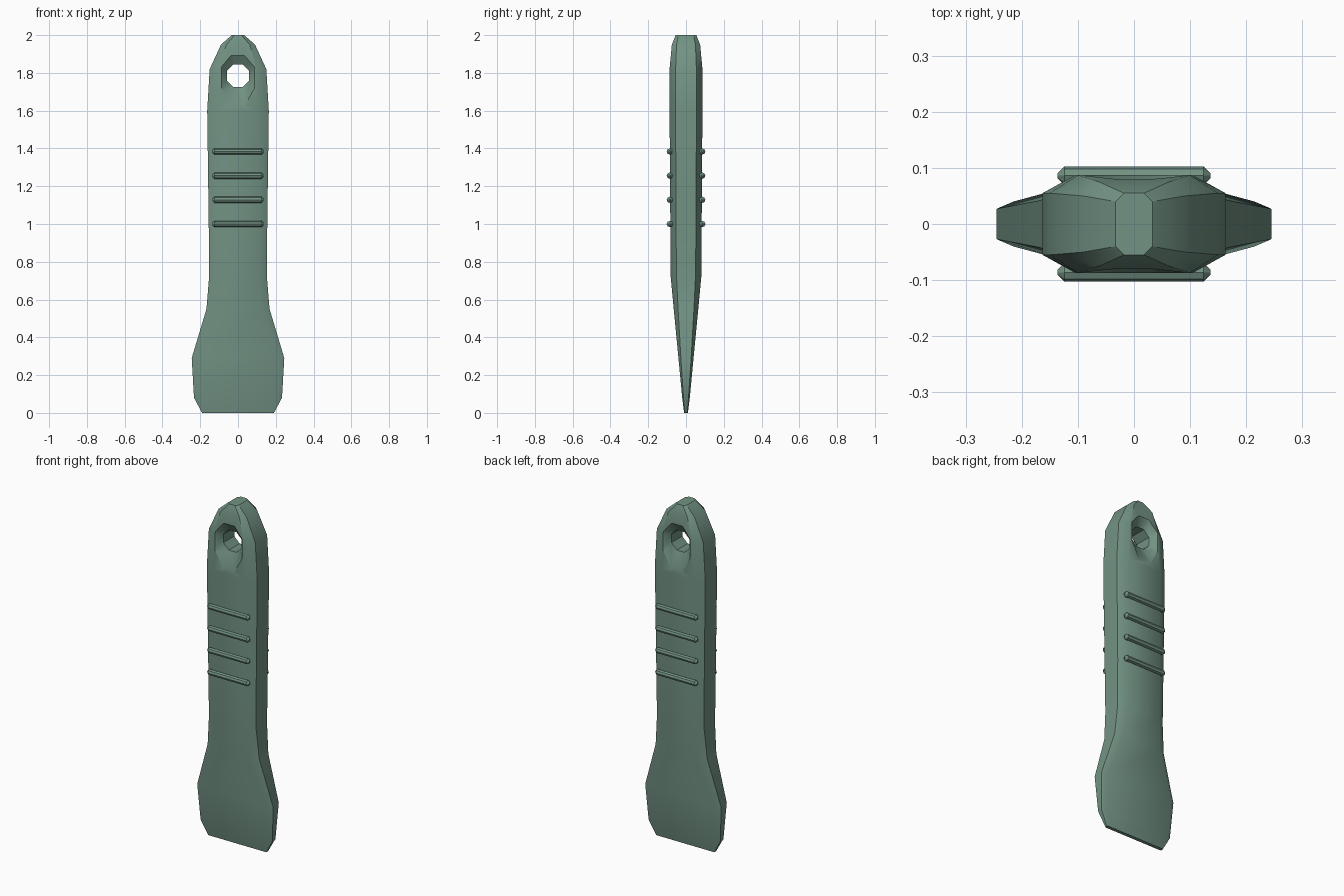
import bpy, bmesh, math
from mathutils import Vector

if "Cube" in bpy.data.objects:
    bpy.data.objects.remove(bpy.data.objects["Cube"])

green = bpy.data.materials.new("green_plastic")
green.diffuse_color = (0.17, 0.29, 0.23, 1)
green.use_nodes = True
green.node_tree.nodes["Principled BSDF"].inputs["Base Color"].default_value = green.diffuse_color


def loft(name, rings):
    """Skin a list of equal-length closed rings and cap both ends."""
    bm = bmesh.new()
    vs = [[bm.verts.new(p) for p in ring] for ring in rings]
    n = len(vs[0])
    for a, b in zip(vs, vs[1:]):
        for i in range(n):
            j = (i + 1) % n
            bm.faces.new((a[i], a[j], b[j], b[i]))
    bm.faces.new(vs[0])
    bm.faces.new(vs[-1])
    bmesh.ops.recalc_face_normals(bm, faces=bm.faces)
    me = bpy.data.meshes.new(name)
    bm.to_mesh(me)
    bm.free()
    ob = bpy.data.objects.new(name, me)
    bpy.context.collection.objects.link(ob)
    me.materials.append(green)
    return ob


def activate(ob):
    bpy.ops.object.select_all(action='DESELECT')
    ob.select_set(True)
    bpy.context.view_layer.objects.active = ob


def smooth(ob, angle):
    activate(ob)
    bpy.ops.object.shade_smooth_by_angle(angle=math.radians(angle))


# Body: chamfered sections (z, half width, flat half width, half depth, side half depth)
sections = [
    (0.00, .190, .182, .010, .006),
    (0.08, .233, .212, .020, .013),
    (0.29, .245, .215, .040, .027),
    (0.55, .167, .122, .065, .042),
    (0.72, .153, .105, .081, .050),
    (1.00, .155, .104, .083, .053),
    (1.60, .163, .105, .087, .055),
    (1.82, .150, .100, .087, .055),
    (1.95, .090, .062, .075, .050),
    (2.00, .033, .018, .055, .040),
]
rings = []
for z, w, f, d, s in sections:
    rings.append([(w, -s, z), (w, s, z), (f, d, z), (-f, d, z),
                  (-w, s, z), (-w, -s, z), (-f, -d, z), (f, -d, z)])
body = loft("spatula_body", rings)


# Hanging hole with a dished surround on both faces
def hole_ring(y, rx, up, down):
    pts = []
    for k in range(8):
        a = math.radians(22.5 + 45 * k)
        c, s = math.cos(a), math.sin(a)
        pts.append((rx * c, y, 1.785 + (up if s > 0 else down) * s))
    return pts


cutter = loft("hole_cutter", [
    hole_ring(-.091, .098, .135, .18), hole_ring(-.05, .064, .064, .064),
    hole_ring(.05, .064, .064, .064), hole_ring(.091, .098, .135, .18)])
cutter.hide_render = True
mod = body.modifiers.new("hole", 'BOOLEAN')
mod.operation = 'DIFFERENCE'
mod.solver = 'EXACT'
mod.object = cutter
activate(body)
bpy.ops.object.modifier_apply(modifier=mod.name)
bpy.data.objects.remove(cutter)
smooth(body, 32)

# Grip ridges: small bars with tapered ends, front and back
for side, label in ((-1, "front"), (1, "back")):
    for k in range(4):
        z = 1.0 + .128 * k
        bar = []
        for x, r in ((-.136, .005), (-.124, .0165), (.124, .0165), (.136, .005)):
            bar.append([(x, side * .086 + r * math.cos(math.pi * i / 4),
                         z + r * math.sin(math.pi * i / 4)) for i in range(8)])
        ridge = loft(f"grip_ridge_{label}_{k + 1}", bar)
        smooth(ridge, 30)
